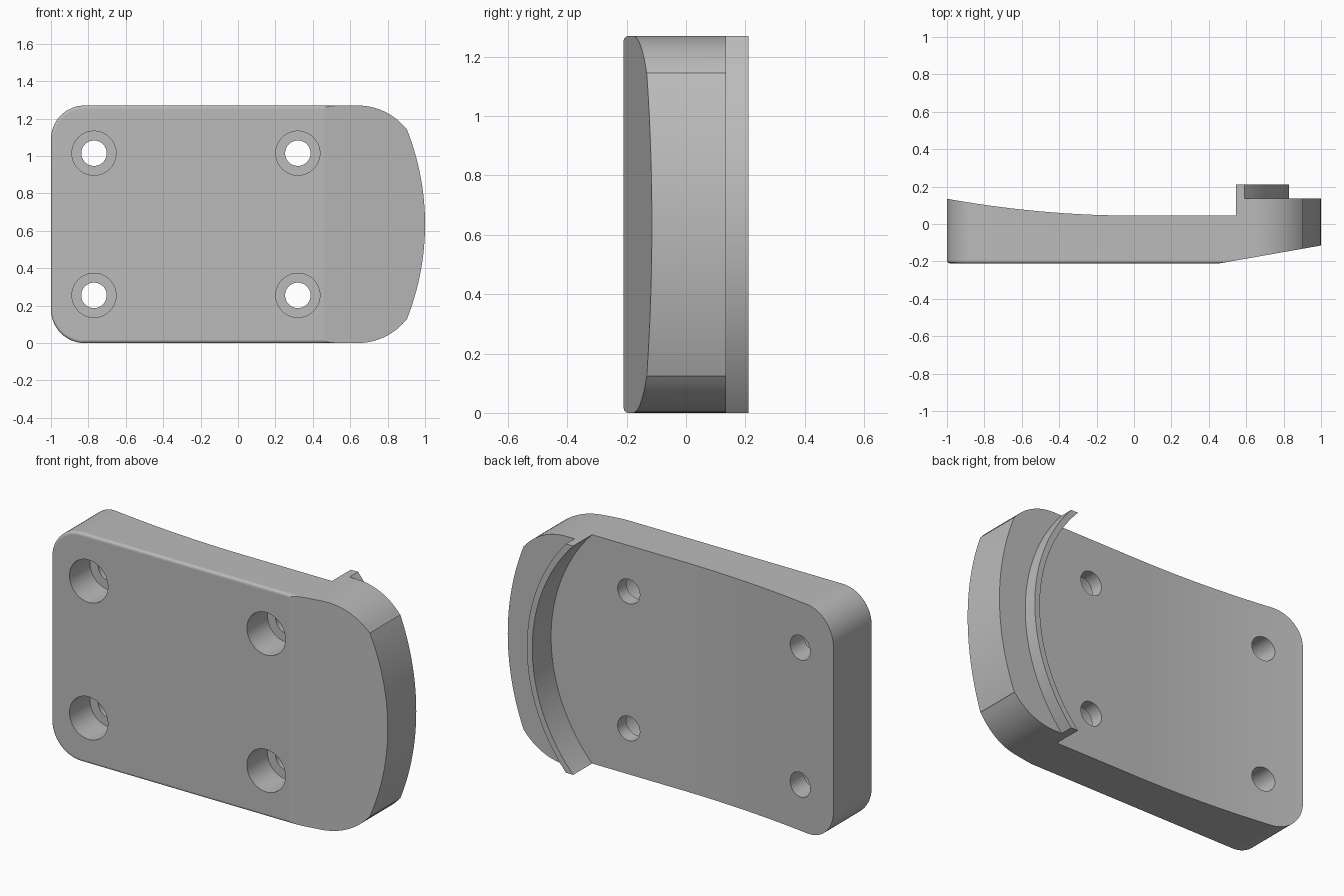
import bpy, bmesh, math
from mathutils import Vector

cube = bpy.data.objects.get("Cube")
if cube:
    bpy.data.objects.remove(cube, do_unlink=True)

HEIGHT = 1.27
MID = HEIGHT / 2
FRONT, BACK = -0.21, 0.21

grey = bpy.data.materials.new("plain_grey")
grey.use_nodes = True
grey.diffuse_color = (0.5, 0.5, 0.5, 1)
grey.node_tree.nodes["Principled BSDF"].inputs["Base Color"].default_value = (0.5, 0.5, 0.5, 1)


def prism(name, points, low, high, axis, bevel=0.0):
    """Extrude a flat outline along y (points are x, z) or z (points are x, y)."""
    place = (lambda a, b, t: (a, t, b)) if axis == "y" else (lambda a, b, t: (a, b, t))
    bm = bmesh.new()
    face = bm.faces.new([bm.verts.new(place(a, b, low)) for a, b in points])
    rim = list(face.edges)
    new = bmesh.ops.extrude_face_region(bm, geom=[face], use_keep_orig=True)["geom"]
    shift = Vector(place(0, 0, high - low))
    bmesh.ops.translate(bm, vec=shift, verts=[v for v in new if isinstance(v, bmesh.types.BMVert)])
    bmesh.ops.recalc_face_normals(bm, faces=bm.faces)
    if bevel:
        bmesh.ops.bevel(bm, geom=rim, offset=bevel, segments=3, profile=0.5, affect="EDGES")
    mesh = bpy.data.meshes.new(name)
    bm.to_mesh(mesh)
    bm.free()
    mesh.materials.append(grey)
    ob = bpy.data.objects.new(name, mesh)
    bpy.context.collection.objects.link(ob)
    return ob


def arc(cx, cz, radius, start, end, steps):
    angles = [math.radians(start + (end - start) * i / steps) for i in range(steps + 1)]
    return [(cx + radius * math.cos(a), cz + radius * math.sin(a)) for a in angles]


def combine(target, tool, operation):
    """Apply a boolean and discard the tool."""
    tool.hide_render = True
    mod = target.modifiers.new("cut", "BOOLEAN")
    mod.operation, mod.object, mod.solver = operation, tool, "EXACT"
    bpy.context.view_layer.objects.active = target
    bpy.ops.object.modifier_apply(modifier=mod.name)
    bpy.data.objects.remove(tool, do_unlink=True)


# Plate outline: bowed right end, rounded shoulders and left corners
bow, shoulder, corner = 1.376, 0.333, 0.18
half = math.degrees(math.asin(0.51 / bow))
upper = arc(1 - bow, MID, bow, 0, half, 16)
upper += arc(0.64, HEIGHT - shoulder, shoulder, 39, 90, 12)
upper += arc(-1 + corner, HEIGHT - corner, corner, 90, 180, 16)
lower = [(x, HEIGHT - z) for x, z in reversed(upper[1:])]
plate = prism("mounting_plate", upper + lower, FRONT, BACK, "y", bevel=0.015)

# Sloped nose on the front
slope = 0.095 / 0.54
nose = [(x, FRONT + slope * (x - 0.46)) for x in (0.3, 1.1)] + [(1.1, -0.6), (0.3, -0.6)]
combine(plate, prism("nose_cutter", nose, -0.1, HEIGHT + 0.1, "z"), "DIFFERENCE")

# Hollowed back, ending at the inner wall of the curved ridge
hollow = [(x / 20, 0.045 + 0.09 * (x / 20) ** 2) for x in range(-22, 1)]
hollow += [(1.2, 0.045), (1.2, 0.5), (-1.1, 0.5)]
scoop = prism("scoop_cutter", hollow, -0.1, HEIGHT + 0.1, "z")
inner = arc(-0.13, MID, 0.927, -47, 47, 48)
region = prism("scoop_region", inner + [(-1.3, 1.32), (-1.3, -0.05)], -0.3, 0.4, "y")
combine(scoop, region, "INTERSECT")
combine(plate, scoop, "DIFFERENCE")

# Lower shelf outside the curved ridge
outer = arc(-0.13, MID, 0.96, -46, 46, 48)
shelf = prism("shelf_cutter", outer + [(1.3, 1.33), (1.3, -0.06)], 0.135, 0.4, "y")
combine(plate, shelf, "DIFFERENCE")

# Counterbored screw holes
for x in (-0.77, 0.32):
    for z in (MID - 0.38, MID + 0.38):
        for radius, end in ((0.118, -0.03), (0.068, 0.4)):
            ring = arc(x, z, radius, 0, 360, 64)[:-1]
            combine(plate, prism("hole_cutter", ring, -0.4, end, "y"), "DIFFERENCE")

# Smooth curved walls, keep edges crisp
bpy.ops.object.select_all(action="DESELECT")
plate.select_set(True)
bpy.context.view_layer.objects.active = plate
bpy.ops.object.shade_smooth_by_angle(angle=math.radians(8))
